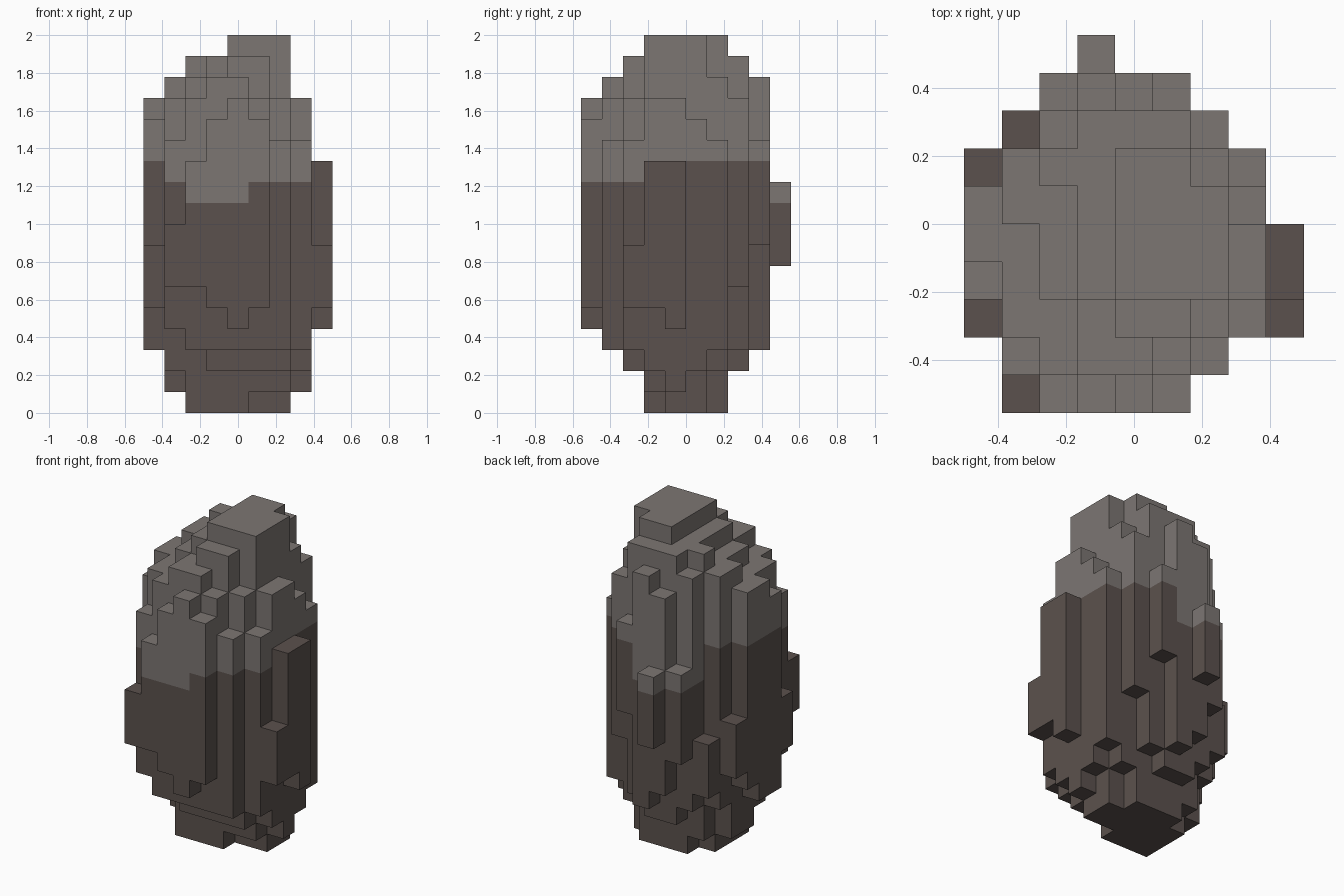
import bpy
import bmesh
from mathutils import Vector

cube = bpy.data.objects.get("Cube")
if cube:
    bpy.data.objects.remove(cube, do_unlink=True)

STEP = 1 / 9          # block edge: 9 wide, 10 deep, 18 tall
WIDE, DEEP = 9, 10

# Block rows from front to back: first column, upper ends, lower ends
ROWS = [
    (1, (9, 12, 14, 15, 14), (6, 6, 5, 4, 5)),
    (1, (13, 15, 16, 16, 15, 13), (4, 3, 3, 3, 3, 3)),
    (0, (8, 15, 15, 16, 17, 17, 15, 13, 8), (5, 4, 3, 2, 2, 2, 2, 3, 5)),
    (0, (14, 15, 16, 17, 18, 18, 18, 15, 12), (3, 2, 0, 0, 0, 1, 1, 2, 5)),
    (0, (15, 15, 16, 17, 18, 18, 18, 15, 12), (3, 1, 0, 0, 0, 0, 0, 1, 4)),
    (0, (15, 16, 16, 17, 18, 18, 18, 14), (4, 1, 0, 0, 0, 0, 0, 2)),
    (0, (8, 16, 17, 17, 18, 18, 16, 13), (5, 3, 1, 0, 0, 0, 2, 3)),
    (1, (7, 16, 17, 17, 17, 15), (4, 3, 2, 2, 3, 6)),
    (2, (11, 15, 16, 13), (6, 4, 3, 8)),
    (3, (11,), (7,)),
]


def flat_material(name, rgb):
    mat = bpy.data.materials.new(name)
    mat.use_nodes = True
    mat.diffuse_color = (*rgb, 1)
    bsdf = mat.node_tree.nodes["Principled BSDF"]
    bsdf.inputs["Base Color"].default_value = (*rgb, 1)
    bsdf.inputs["Roughness"].default_value = 0.9
    return mat


def light_from(i, j):
    """Level at which the pale upper stone begins."""
    if (j == 0 and 2 <= i <= 4) or (j >= 7 and 2 <= i <= 4):
        return 10
    if j <= 2 and i > 0:
        return 11
    return 12


# Fill the block grid
filled = set()
for j, (first, tops, bottoms) in enumerate(ROWS):
    for n, (top, bottom) in enumerate(zip(tops, bottoms)):
        filled.update((first + n, j, k) for k in range(bottom, top))

# Skin the outside of the grid with square faces
bm = bmesh.new()
for i, j, k in sorted(filled):
    centre = Vector((i + 0.5 - WIDE / 2, j + 0.5 - DEEP / 2, k + 0.5))
    for axis in range(3):
        for sign in (-1, 1):
            d = Vector((0, 0, 0))
            d[axis] = sign
            if (i + int(d.x), j + int(d.y), k + int(d.z)) in filled:
                continue
            u = Vector((0, 0, 0))
            u[(axis + 1) % 3] = 1
            v = d.cross(u)
            corners = [centre + (d + a * u + b * v) / 2
                       for a, b in ((-1, -1), (1, -1), (1, 1), (-1, 1))]
            face = bm.faces.new([bm.verts.new(c * STEP) for c in corners])
            face.material_index = 0 if k >= light_from(i, j) else 1

# Weld the skin and merge flat areas of one colour
bmesh.ops.remove_doubles(bm, verts=bm.verts[:], dist=1e-4)
bmesh.ops.dissolve_limit(bm, angle_limit=0.02, verts=bm.verts[:],
                         edges=bm.edges[:], delimit={'MATERIAL'})

mesh = bpy.data.meshes.new("blocky_rock")
bm.to_mesh(mesh)
bm.free()
mesh.materials.append(flat_material("pale_stone", (0.202, 0.181, 0.171)))
mesh.materials.append(flat_material("dark_stone", (0.105, 0.083, 0.075)))
rock = bpy.data.objects.new("blocky_rock", mesh)
bpy.context.collection.objects.link(rock)
